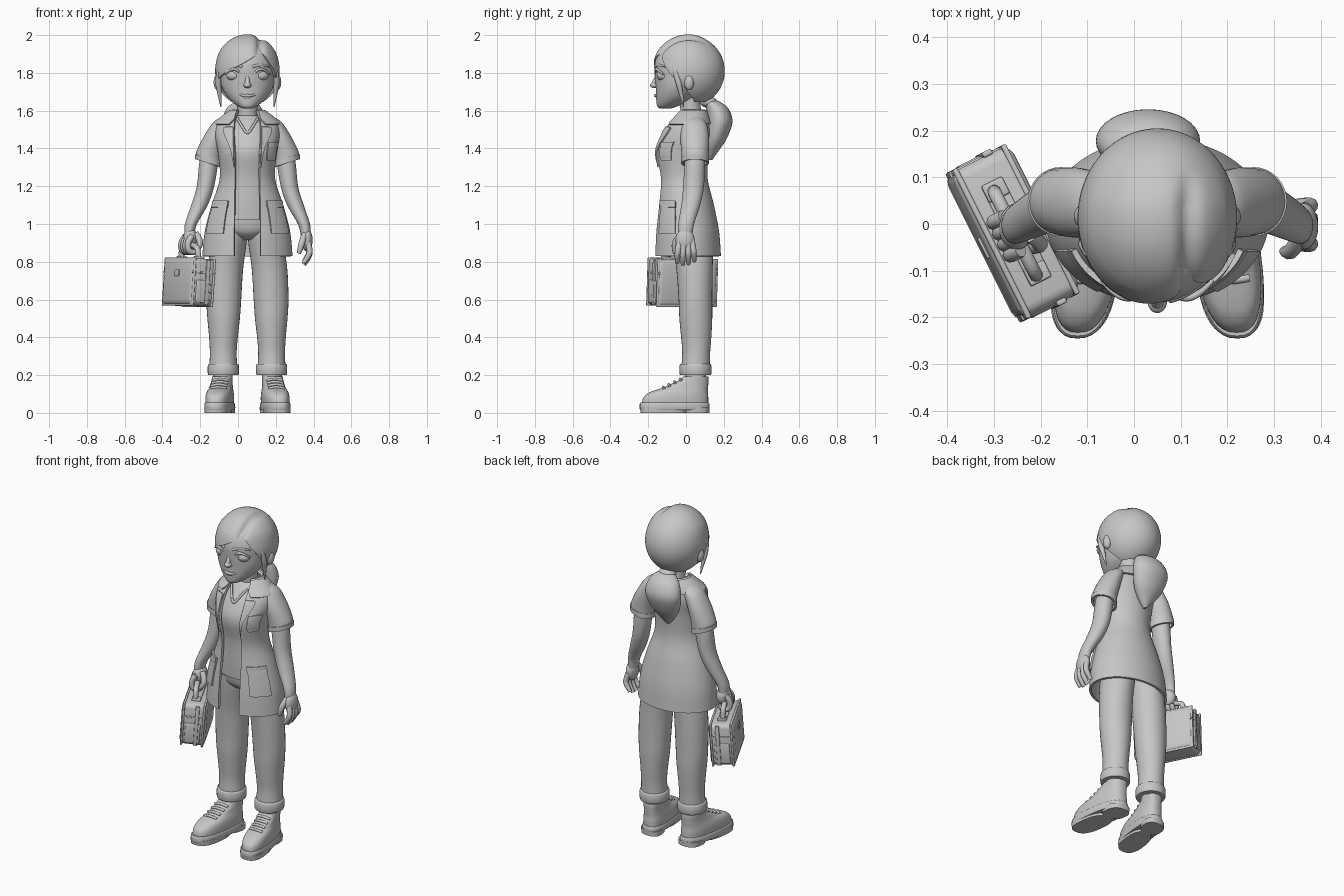
import bpy, bmesh, math
from mathutils import Vector, Matrix

if "Cube" in bpy.data.objects:
    bpy.data.objects.remove(bpy.data.objects["Cube"], do_unlink=True)

CX = 0.05  # the figure stands a little left of the origin, the bag balances it
SIDES = ((1, "left"), (-1, "right"))
grey = bpy.data.materials.new("plain_grey")
grey.use_nodes = True
grey.diffuse_color = (0.57, 0.57, 0.57, 1)
grey.node_tree.nodes["Principled BSDF"].inputs["Base Color"].default_value = grey.diffuse_color


def activate(o):
    bpy.ops.object.select_all(action='DESELECT')
    o.select_set(True)
    bpy.context.view_layer.objects.active = o


def finish(o, name, angle=40):
    o.name = name
    o.data.materials.clear()
    o.data.materials.append(grey)
    activate(o)
    for m in list(o.modifiers):
        bpy.ops.object.modifier_apply(modifier=m.name)
    bpy.ops.object.shade_smooth_by_angle(angle=math.radians(angle))
    return o


def refine(rows, n=5):
    """Catmull-Rom interpolation of a list of number rows."""
    out, last = [], len(rows) - 1
    for i in range(last):
        a, b, c, d = (rows[min(max(i + k, 0), last)] for k in (-1, 0, 1, 2))
        for k in range(n):
            t = k / n
            out.append([q + t / 2 * (r - p + t * (2 * p - 5 * q + 4 * r - s + t * (3 * q - p - 3 * r + s)))
                        for p, q, r, s in zip(a, b, c, d)])
    return out + [list(rows[last])]


def loft(name, rows, seg=32, thick=0, warp=None, n=5, power=1):
    """Stack rings (z, cx, cy, rx, ry[, t0, t1]); angle 0 = front, 90 = left; power < 1 squares them."""
    bm, rings = bmesh.new(), []
    is_open = len(rows[0]) > 5
    for row in refine(rows, n):
        z, cx, cy, rx, ry = row[:5]
        t0, t1 = row[5:] if is_open else (0, 360)
        ring = []
        for j in range(seg + is_open):
            t = math.radians(t0 + (t1 - t0) * j / seg)
            sn, cs = (math.copysign(abs(f) ** power, f) for f in (math.sin(t), math.cos(t)))
            v = Vector((cx + rx * sn, cy - ry * cs, z))
            v = warp(v) if warp else v
            ring.append(bm.verts.new(v + Vector((CX, 0, 0))))
        rings.append(ring)
    for lo, hi in zip(rings, rings[1:]):
        for j in range(seg):
            k = (j + 1) % len(lo)
            bm.faces.new((lo[j], lo[k], hi[k], hi[j]))
    if not is_open and not thick:
        bm.faces.new(rings[0][::-1])
        bm.faces.new(rings[-1])
    me = bpy.data.meshes.new(name)
    bm.to_mesh(me)
    bm.free()
    o = bpy.data.objects.new(name, me)
    bpy.context.collection.objects.link(o)
    if thick:
        m = o.modifiers.new("thickness", 'SOLIDIFY')
        m.thickness, m.offset = thick, -1
    return finish(o, name)


def ball(name, loc, size):
    bpy.ops.mesh.primitive_uv_sphere_add(segments=24, ring_count=16, radius=1, location=(loc[0] + CX, loc[1], loc[2]))
    o = bpy.context.object
    o.scale = size
    return finish(o, name, 80)


def tube(name, pts, r, radii=None):
    cu = bpy.data.curves.new(name, 'CURVE')
    cu.dimensions, cu.bevel_depth, cu.bevel_resolution, cu.use_fill_caps = '3D', r, 3, True
    sp = cu.splines.new('NURBS')
    sp.points.add(len(pts) - 1)
    for i, p in enumerate(pts):
        sp.points[i].co = (p[0] + CX, p[1], p[2], 1)
        sp.points[i].radius = radii[i] if radii else 1
    sp.order_u, sp.use_endpoint_u, sp.resolution_u = 3, True, 6
    o = bpy.data.objects.new(name, cu)
    bpy.context.collection.objects.link(o)
    activate(o)
    bpy.ops.object.convert(target='MESH')
    return finish(bpy.context.object, name, 60)


# Coat: z, half width, front y, back y, half opening
coat = []
for z, rx, f, b, gap in ((.83, .239, -.17, .185, .07), (.96, .226, -.165, .175, .07), (1.1, .19, -.152, .148, .068),
                         (1.24, .147, -.146, .115, .066), (1.38, .157, -.17, .12, .068), (1.47, .172, -.138, .13, .072),
                         (1.53, .163, -.1, .125, .07), (1.57, .125, -.06, .113, .062), (1.605, .08, -.03, .1, .05)):
    a = math.degrees(math.asin(gap / rx))
    coat.append((z, 0, (f + b) / 2, rx, (b - f) / 2, a, 360 - a))
loft("coat", coat, 72, .014, n=6)
fine = refine(coat, 12)


def patch(name, rows, lift, s=1, seg=12):
    """A panel lying on the coat: rows of (z, angle from, angle to)."""
    out = []
    for z, a, b in refine(rows, 4):
        base = min(fine, key=lambda r: abs(r[0] - z))
        a, b = (a, b) if s > 0 else (360 - b, 360 - a)
        out.append((z, 0, base[2], base[3] + lift, base[4] + lift, a, b))
    loft(name, out, seg, lift + .006, n=1)


patch("collar", ((1.53, 34, 326), (1.56, 28, 332), (1.603, 36, 324)), .012, seg=60)
for s, side in SIDES:
    patch(side + "_lapel", ((1.3, 27, 28), (1.4, 26, 33), (1.5, 25, 46), (1.515, 26, 40)), .01, s)
    patch(side + "_pocket", ((.95, 33, 69), (1.12, 33, 69)), .009, s)
    patch(side + "_pocket_band", ((1.09, 32, 70), (1.124, 32, 70)), .013, s)
patch("chest_pocket", ((1.335, 46, 64), (1.35, 41, 69), (1.43, 41, 69)), .008)
patch("chest_pocket_flap", ((1.41, 40, 70), (1.435, 40, 70)), .011)

# Shirt, neck and trousers top
shirt = [(z, 0, (f + b) / 2, rx, (b - f) / 2) for z, rx, f, b in (
    (1.02, .162, -.118, .12), (1.1, .152, -.122, .115), (1.25, .132, -.127, .1), (1.38, .142, -.15, .105),
    (1.47, .152, -.118, .11), (1.54, .105, -.07, .095), (1.575, .065, -.03, .085))]
loft("shirt", shirt)
tube("shirt_neckline", ((-.055, -.055, 1.56), (-.03, -.093, 1.52), (0, -.12, 1.47), (.03, -.093, 1.52),
                        (.055, -.055, 1.56)), .007)
loft("neck", ((1.48, 0, .03, .065, .06), (1.56, 0, .03, .055, .055), (1.68, 0, .015, .055, .055)))
loft("hips", ((.915, 0, .03, .04, .05), (.93, 0, .025, .085, .08), (.97, 0, .015, .15, .105),
              (1.06, 0, .005, .155, .11)))

for s, side in SIDES:
    # Legs and rolled cuffs
    loft(side + "_trouser_leg", [(z, x * s, y, rx, ry) for z, x, y, rx, ry in (
        (.22, .128, .05, .074, .076), (.32, .128, .054, .071, .074), (.4, .127, .054, .076, .08),
        (.5, .126, .052, .086, .087), (.6, .125, .05, .092, .089), (.76, .117, .045, .094, .096),
        (.92, .095, .035, .092, .108), (1, .085, .02, .08, .1))])
    loft(side + "_trouser_cuff", [(z, .128 * s, .05, r, r + .002) for z, r in (
        (.2, .077), (.206, .082), (.25, .082), (.26, .076))], n=2)
    loft(side + "_ankle", [(z, .13 * s, .05, .052, .056) for z in (.14, .24)], n=2)

    # Shoes, toes turned slightly out
    def splay(v):
        return Vector((v.x + s * (.133 + (.05 - v.y) * .13), v.y, v.z))

    def shoe(part, rows, n=4):
        loft(side + part, [(z, 0, y, rx, ry) for z, y, rx, ry in rows], 40, warp=splay, n=n, power=.78)
    shoe("_shoe_sole", ((.014, -.06, .071, .182), (.02, -.06, .074, .185), (.046, -.06, .074, .185),
                        (.054, -.06, .07, .18)), 2)
    shoe("_shoe_heel", ((0, .06, .064, .064), (.03, .06, .066, .065)), 2)
    shoe("_shoe_tread", ((0, -.118, .068, .122), (.03, -.118, .07, .125)), 2)
    shoe("_shoe_upper", ((.045, -.058, .069, .176), (.08, -.054, .07, .172), (.105, -.042, .067, .158),
                         (.12, -.024, .063, .14), (.134, 0, .059, .117), (.152, .018, .056, .1),
                         (.172, .04, .054, .079), (.192, .052, .053, .066)))
    for i in range(4):
        y, z = -.124 + .03 * i, .133 + .014 * i
        tube(f"{side}_shoelace_{i + 1}", [splay(Vector((x, y + abs(x) * .2, z + .008 - abs(x) * .3)))
                                          for x in (-.042, -.015, .015, .042)], .008)

    # Sleeves and arms
    def hang(v):
        return Vector((v.x, v.y, v.z + .3 * (v.x * s - .2) * max(0, 1 - (v.z - 1.32) / .15)))
    loft(side + "_sleeve", [(z, x * s, y, rx, ry) for z, x, y, rx, ry in (
        (1.32, .208, .048, .068, .071), (1.37, .203, .048, .067, .072), (1.45, .176, .046, .062, .075),
        (1.52, .142, .044, .054, .068), (1.55, .12, .042, .048, .054), (1.57, .1, .042, .03, .035))], 32, .01, hang)
    loft(side + "_sleeve_band", [(z, .207 * s, .048, .071, .074) for z in (1.32, 1.35)], 32, .01, hang, n=2)
    loft(side + "_arm", [(z, x * s, y, rx, ry) for z, x, y, rx, ry in (
        (.94, .308, -.004, .026, .038), (1, .299, .001, .032, .042), (1.1, .254, .025, .044, .05),
        (1.2, .222, .04, .046, .055), (1.35, .2, .047, .05, .054), (1.48, .16, .045, .04, .05))])

# Relaxed left hand
ball("left_palm", (.315, -.005, .915), (.03, .05, .06))
for i in range(4):
    y, drop = -.042 + .027 * i, (.01, 0, .003, .018)[i]
    tube(f"left_finger_{i + 1}", ((.318, y * .8, .91), (.332, y, .865), (.325, y * 1.1, .82 + drop),
                                  (.298, y * 1.1, .785 + drop)), .016, (1, 1, .95, .7))
tube("left_thumb", ((.305, -.025, .95), (.292, -.055, .915), (.28, -.062, .87), (.272, -.058, .845)), .016,
     (1, 1.1, 1, .7))

# Right hand closed round the bag handle
along, across = Vector((.447, -.894, 0)), Vector((.894, .447, 0))
grip = Vector((-.3, -.015, 0))
ball("right_palm", (-.302, -.006, .925), (.038, .05, .055))
for i in range(4):
    c = grip + along * (i - 1.5) * .026
    tube(f"right_finger_{i + 1}", [c + across * d + Vector((0, 0, z)) for d, z in (
        (-.012, .935), (-.038, .91), (-.036, .856), (.008, .846), (.022, .875))], .0165, (1, 1, 1, .95, .75))
tube("right_thumb", [grip + along * a + across * d + Vector((0, 0, z)) for a, d, z in (
    (.02, .02, .95), (.045, .035, .915), (.05, .025, .875), (.045, 0, .86))], .016, (1, 1.1, 1, .75))

# Bag, turned so its narrow end points forward and leaning in at the top
turn = (Matrix.Translation((-.26, -.02, .692)) @ Matrix.Rotation(math.atan2(-.894, .447), 4, 'Z')
        @ Matrix.Rotation(math.radians(-4), 4, 'X'))


def bag_box(name, loc, size, bevel):
    bpy.ops.mesh.primitive_cube_add(size=1)
    o = bpy.context.object
    o.data.transform(Matrix.Diagonal((*size, 1)))
    o.matrix_world = turn @ Matrix.Translation(loc)
    m = o.modifiers.new("round", 'BEVEL')
    m.width, m.segments = bevel, 3
    return finish(o, name)


bag_box("bag_body", (0, 0, 0), (.35, .144, .25), .025)
bag_box("bag_lid_seam", (0, 0, .05), (.356, .138, .01), .004)
bag_box("bag_latch", (0, -.073, .045), (.05, .008, .035), .003)
bag_box("bag_top_panel", (0, 0, .124), (.24, .05, .012), .004)
for s, side in SIDES:
    bag_box(side + "_bag_rim", (0, s * .058, 0), (.358, .012, .256), .005)
    bag_box(side + "_bag_end_pocket", (s * .174, 0, -.05), (.014, .085, .12), .006)
    bag_box(side + "_bag_end_strap", (s * .178, .02, 0), (.012, .022, .24), .004)
    bag_box(side + "_bag_handle_mount", (s * .1, 0, .128), (.04, .05, .018), .005)
handle = tube("bag_handle", [Vector((-.305, -.02, 0)) + along * a + Vector((0, 0, z)) for a, z in (
    (-.1, .8), (-.1, .86), (-.085, .888), (0, .892), (.085, .88), (.1, .85), (.1, .8))], .015)

# Head and face
loft("head", [(z, 0, (f + b) / 2, rx, (b - f) / 2) for z, rx, f, b in (
    (1.612, .022, -.14, -.08), (1.625, .052, -.153, -.04), (1.665, .1, -.158, .04), (1.72, .134, -.16, .09),
    (1.78, .146, -.165, .13), (1.85, .146, -.166, .14), (1.92, .115, -.135, .12), (1.965, .05, -.06, .06))], 40)
ball("nose", (0, -.165, 1.735), (.021, .026, .016))
tube("nose_bridge", ((0, -.15, 1.8), (0, -.158, 1.77), (0, -.172, 1.738)), .014, (.5, .8, 1))
tube("upper_lip", ((-.056, -.138, 1.69), (-.02, -.161, 1.678), (0, -.163, 1.68), (.02, -.161, 1.678),
                   (.056, -.138, 1.69)), .008, (.3, 1, 1, 1, .3))
tube("lower_lip", ((-.042, -.143, 1.68), (0, -.165, 1.658), (.042, -.143, 1.68)), .01, (.3, 1, .3))
for s, side in SIDES:
    ball(side + "_eye", (s * .07, -.118, 1.786), (.041, .037, .03))
    tube(side + "_eyelid", [(s * x, y, z) for x, y, z in (
        (.028, -.148, 1.782), (.045, -.16, 1.815), (.088, -.156, 1.824), (.118, -.122, 1.792))], .008, (.5, 1, 1, .6))
    tube(side + "_eyebrow", [(s * x, y, z) for x, y, z in (
        (.026, -.162, 1.832), (.07, -.151, 1.85), (.115, -.112, 1.832))], .009, (.9, 1, .4))
    ball(side + "_ear", (s * .157, .016, 1.75), (.022, .026, .042))
    tube(side + "_hair_lock", [(s * x, y, z) for x, y, z in (
        (.14, -.065, 1.84), (.158, -.045, 1.77), (.148, -.025, 1.69), (.14, -.012, 1.62))], .017, (.8, 1, .7, .15))


# Hair cap with a side parting; rows are latitude and the two hairline angles
def parting(v):
    fade = min(1, max(0, (.12 - v.y) / .08)) * min(1, max(0, (v.z - 1.86) / .05))
    depth = fade * (.016 * math.exp(-((v.x - .066) / .02) ** 2) - .004)
    return v - (v - Vector((0, .01, 1.81))).normalized() * depth


cap = []
for lat, t0, t1 in refine(((-60, 108, 252), (-35, 88, 272), (-15, 72, 290), (-8, 62, 304), (2, 54, 328),
                           (15, 43, 357), (28, 34, 380), (38, 28, 388), (60, 28, 388), (89.9, 28, 388)), 8):
    p = math.radians(lat)
    cap.append((1.81 + .19 * math.sin(p), 0, .014, .171 * math.cos(p), .191 * math.cos(p), t0, t1))
loft("hair", cap, 120, .022, parting, n=1)

# Ponytail
loft("ponytail", ((1.34, -.02, .13, .008, .01), (1.385, -.02, .138, .048, .033), (1.45, -.02, .158, .09, .057),
                  (1.54, -.02, .178, .112, .068), (1.61, -.018, .165, .094, .06), (1.645, -.012, .142, .055, .042),
                  (1.655, -.01, .135, .02, .02)))
ball("hair_tie", (-.01, .12, 1.645), (.05, .045, .03))
